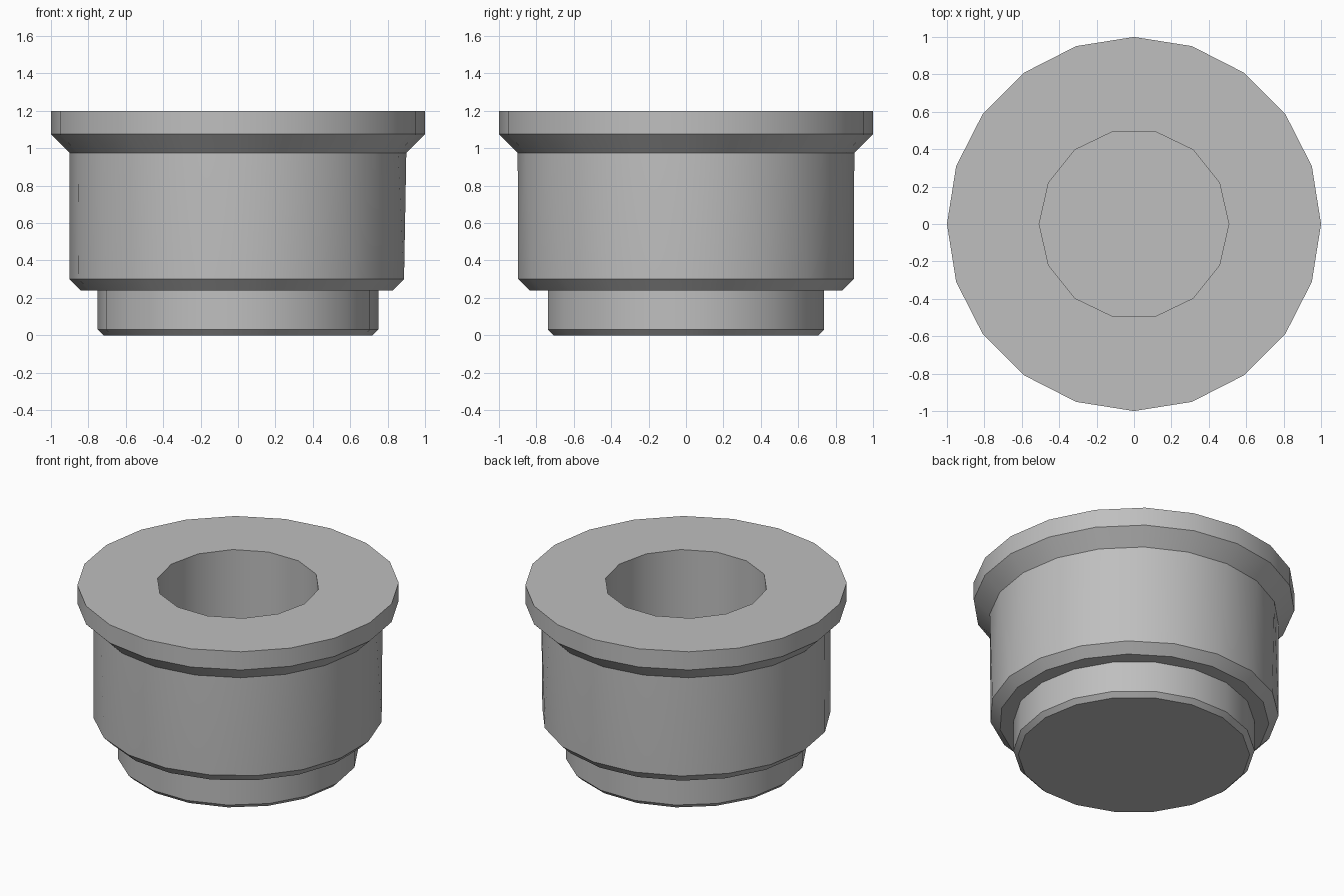
import bpy, bmesh
from math import pi, cos, sin, radians

cube = bpy.data.objects.get("Cube")
if cube:
    bpy.data.objects.remove(cube, do_unlink=True)

grey = bpy.data.materials.new("plain_grey")
grey.use_nodes = True
colour = (0.52, 0.52, 0.52, 1)
grey.diffuse_color = colour
grey.node_tree.nodes["Principled BSDF"].inputs["Base Color"].default_value = colour


def ring(bm, radius, z, sides):
    """Regular ring of vertices, starting on the -x axis."""
    angles = [pi + 2 * pi * i / sides for i in range(sides)]
    return [bm.verts.new((radius * cos(a), radius * sin(a), z)) for a in angles]


def stitch(bm, a, b):
    """Join two rings, which may have different side counts."""
    i = j = 0
    na, nb = len(a), len(b)
    while i < na or j < nb:
        ta, tb = (i + 1) * nb, (j + 1) * na
        step_a, step_b = ta <= tb, tb <= ta
        face = [a[i % na]]
        if step_a:
            face.append(a[(i + 1) % na])
        if step_b:
            face.append(b[(j + 1) % nb])
        face.append(b[j % nb])
        bm.faces.new(face)
        i += step_a
        j += step_b


# Radius, height, sides: up the outside, over the rim, down the bore
profile = [
    (0.72, 0.0, 18), (0.75, 0.03, 18), (0.75, 0.24, 18),     # spigot
    (0.84, 0.24, 19), (0.90, 0.30, 19), (0.90, 0.975, 20),   # body
    (1.0, 1.075, 20), (1.0, 1.20, 20),                       # flange
    (0.507, 1.20, 14), (0.507, 0.24, 14),                    # bore
]

bm = bmesh.new()
rings = [ring(bm, *p) for p in profile]
for lower, upper in zip(rings, rings[1:]):
    stitch(bm, lower, upper)
bm.faces.new(rings[0])
bm.faces.new(rings[-1])
bmesh.ops.recalc_face_normals(bm, faces=bm.faces)

mesh = bpy.data.meshes.new("flanged_bushing")
bm.to_mesh(mesh)
bm.free()
mesh.materials.append(grey)
bushing = bpy.data.objects.new("flanged_bushing", mesh)
bpy.context.collection.objects.link(bushing)

# Smooth round walls, crisp rims
bpy.ops.object.select_all(action='DESELECT')
bushing.select_set(True)
bpy.context.view_layer.objects.active = bushing
bpy.ops.object.shade_smooth_by_angle(angle=radians(30))
